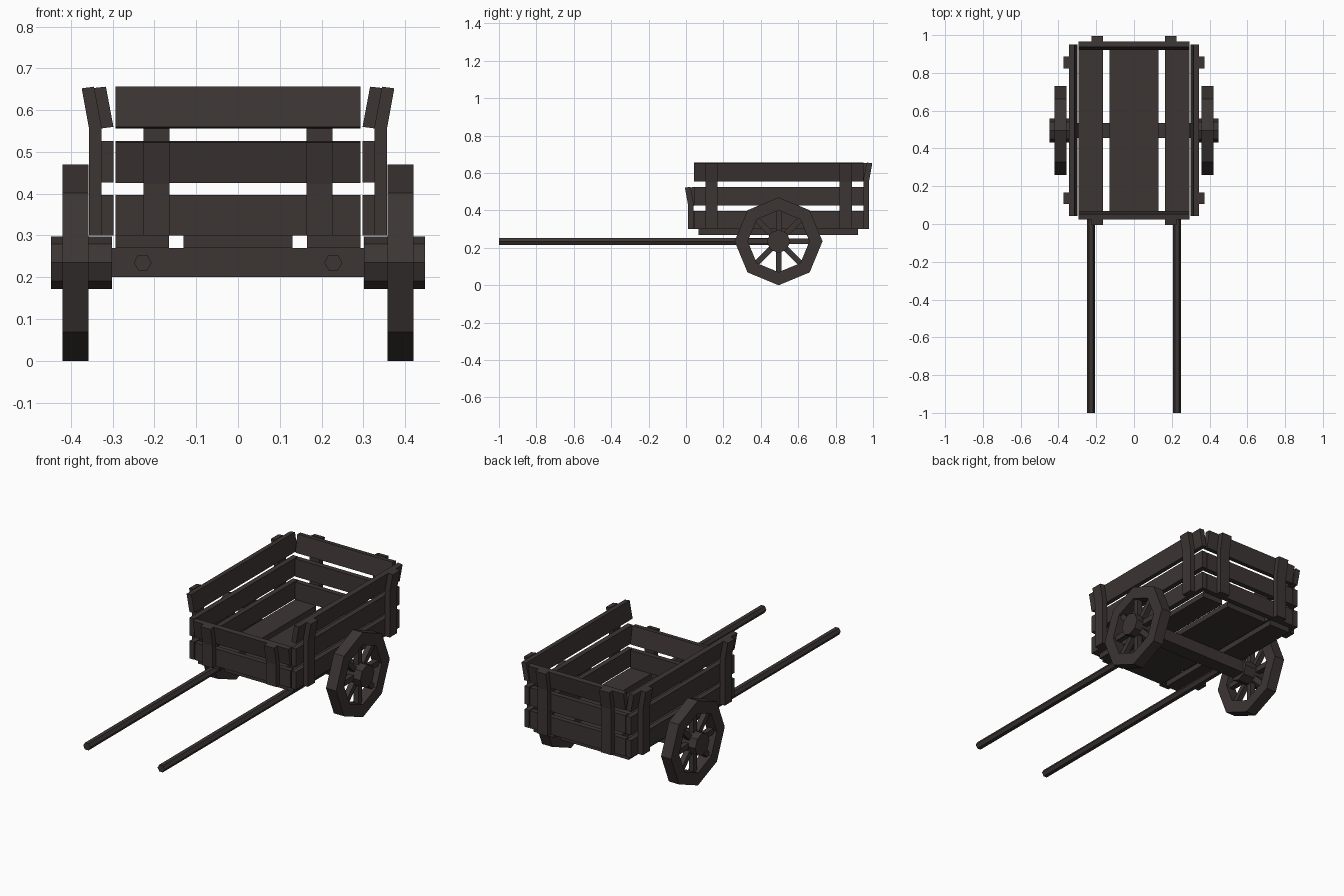
import bpy, bmesh, math
from mathutils import Vector, Matrix

if "Cube" in bpy.data.objects:
    bpy.data.objects.remove(bpy.data.objects["Cube"])

wood = bpy.data.materials.new("dark brown wood")
wood.diffuse_color = (0.045, 0.036, 0.034, 1)
wood.use_nodes = True
wood.node_tree.nodes["Principled BSDF"].inputs["Base Color"].default_value = wood.diffuse_color


def finish(name, bm):
    bmesh.ops.recalc_face_normals(bm, faces=bm.faces)
    me = bpy.data.meshes.new(name)
    bm.to_mesh(me)
    bm.free()
    me.materials.append(wood)
    ob = bpy.data.objects.new(name, me)
    bpy.context.collection.objects.link(ob)
    return ob


def prism(name, profile, a, b, place):
    """Extrude a 2D profile (u, v) from a to b; place maps (u, v, along) to xyz."""
    bm = bmesh.new()
    ends = [[bm.verts.new(place(u, v, w)) for u, v in profile] for w in (a, b)]
    n = len(profile)
    for e in ends:
        bm.faces.new(e)
    for i in range(n):
        j = (i + 1) % n
        bm.faces.new((ends[0][i], ends[0][j], ends[1][j], ends[1][i]))
    return finish(name, bm)


def rect(u0, u1, v0, v1):
    return [(u0, v0), (u1, v0), (u1, v1), (u0, v1)]


def ring(r, n):
    return [(r * math.cos(2 * math.pi * i / n), r * math.sin(2 * math.pi * i / n)) for i in range(n)]


T = 0.029      # board thickness
LEAN = 0.018   # how far the top board leans outward


def leaning(u, z0, z1):
    return [(u, z0 + 0.002), (u + T, z0 - 0.002), (u + T + LEAN, z1 - 0.003), (u + LEAN, z1)]


def post_profile(u, z0, z1):
    k = z1 - 0.1
    return [(u, 0.3), (u + T, 0.3), (u + T, k - 0.003), (u + T + LEAN, z1 - 0.004), (u + LEAN, z1), (u, k)]


def wall(name, u, span, posts, levels, place):
    """Horizontal boards, the top one leaning out, with bent posts outside."""
    for i, (z0, z1) in enumerate(levels):
        last = i == len(levels) - 1
        prof = leaning(u, z0, z1) if last else rect(u, u + T, z0, z1)
        prism(f"{name}_board_{i + 1}", prof, *span, place)
    for i, (a, b) in enumerate(posts):
        prism(f"{name}_post_{i + 1}", post_profile(u + T, 0.3, levels[-1][1]), a, b, place)


LOW, MID, TOP = (0.3, 0.397), (0.427, 0.526), (0.558, 0.656)
end_posts = [(-0.226, -0.164), (0.164, 0.226)]
side_posts = [(0.105, 0.168), (0.822, 0.887)]

# box walls
for s, side in ((1, "right"), (-1, "left")):
    wall(f"{side}_wall", 0.298, (0.042, 0.95), side_posts, [LOW, MID, TOP],
         lambda u, v, w, s=s: (s * u, w, v))
wall("front_wall", -0.07, (-0.293, 0.293), end_posts, [LOW, MID], lambda u, v, w: (w, -u, v))
wall("back_wall", 0.92, (-0.293, 0.293), end_posts, [LOW, MID, TOP], lambda u, v, w: (w, u, v))

# floor boards
for i, (a, b) in enumerate([(-0.293, -0.165), (-0.13, 0.13), (0.165, 0.293)]):
    prism(f"floor_board_{i + 1}", rect(a, b, 0.27, 0.3), 0.068, 0.92, lambda u, v, w: (u, w, v))

# axle beam
CY, CZ = 0.495, 0.235
along_x = lambda u, v, w: (w, CY + u, CZ + v)
prism("axle", rect(-0.04, 0.04, -0.034, 0.035), -0.31, 0.31, along_x)

for s, side in ((1, "right"), (-1, "left")):
    # pulling shafts
    prism(f"{side}_shaft", ring(0.0215, 6), -1.0, CY,
          lambda u, v, w, s=s: (s * 0.228 + u, w, CZ + v))
    # wheel hub
    prism(f"{side}_hub", ring(0.0625, 8), s * 0.301, s * 0.447, along_x)
    # octagonal wheel rim
    bm = bmesh.new()
    loops = [[bm.verts.new(along_x(u, v, s * x)) for u, v in ring(r, 8)]
             for r, x in ((0.235, 0.358), (0.235, 0.42), (0.165, 0.42), (0.165, 0.358))]
    for k in range(4):
        p, q = loops[k], loops[(k + 1) % 4]
        for i in range(8):
            j = (i + 1) % 8
            bm.faces.new((p[i], p[j], q[j], q[i]))
    finish(f"{side}_rim", bm)
    # spokes
    bm = bmesh.new()
    for i in range(8):
        m = (Matrix.Translation(Vector((s * 0.389, CY, CZ)))
             @ Matrix.Rotation(i * math.pi / 4, 4, 'X')
             @ Matrix.Translation(Vector((0, 0, 0.11)))
             @ Matrix.Diagonal(Vector((0.03, 0.03, 0.13, 1))))
        bmesh.ops.create_cube(bm, size=1, matrix=m)
    finish(f"{side}_spokes", bm)
